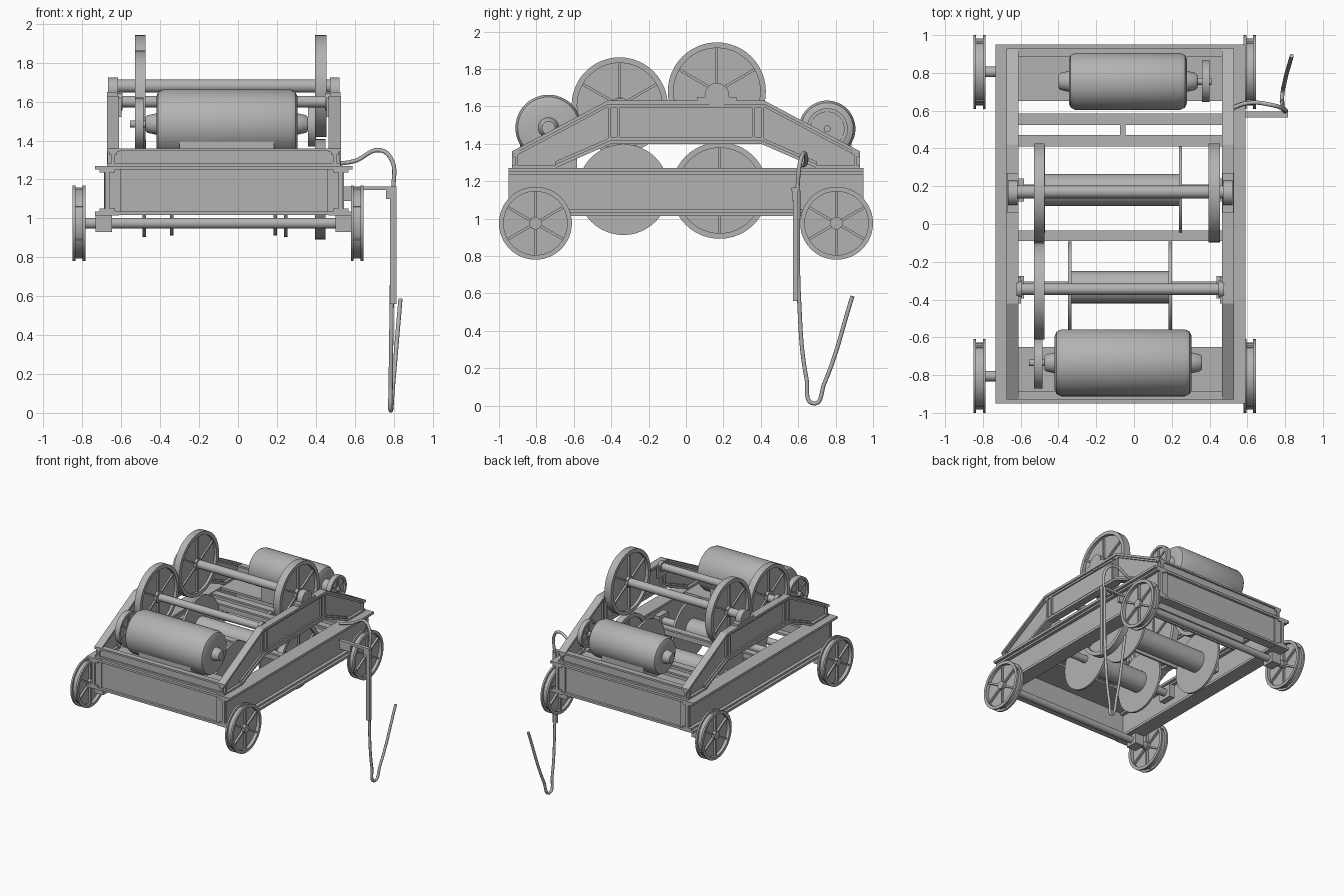
import bpy, bmesh
from math import pi, cos, sin
from mathutils import Matrix, Vector

if "Cube" in bpy.data.objects:
    bpy.data.objects.remove(bpy.data.objects["Cube"])

steel = bpy.data.materials.new("grey_steel")
steel.use_nodes = True
GREY = (0.45, 0.45, 0.45, 1)
steel.diffuse_color = GREY
steel.node_tree.nodes["Principled BSDF"].inputs["Base Color"].default_value = GREY

MID = -0.0725                       # frame centre line in x


def finish(name, bm, smooth=False):
    bmesh.ops.recalc_face_normals(bm, faces=bm.faces)
    me = bpy.data.meshes.new(name)
    bm.to_mesh(me)
    bm.free()
    ob = bpy.data.objects.new(name, me)
    bpy.context.collection.objects.link(ob)
    me.materials.append(steel)
    if smooth:
        bpy.ops.object.select_all(action="DESELECT")
        ob.select_set(True)
        bpy.context.view_layer.objects.active = ob
        bpy.ops.object.shade_smooth_by_angle(angle=0.6)
    return ob


def add_box(bm, x0, x1, y0, y1, z0, z1):
    c = Vector(((x0 + x1) / 2, (y0 + y1) / 2, (z0 + z1) / 2))
    m = Matrix.Translation(c) @ Matrix.Diagonal((x1 - x0, y1 - y0, z1 - z0, 1))
    bmesh.ops.create_cube(bm, size=1, matrix=m)


def boxes(name, *sizes):
    bm = bmesh.new()
    for s in sizes:
        add_box(bm, *s)
    return finish(name, bm)


def add_prism(bm, pts, x0, x1):
    """Extrude a (y, z) outline along x."""
    a = [bm.verts.new((x0, y, z)) for y, z in pts]
    f = bm.faces.new(a)
    r = bmesh.ops.extrude_face_region(bm, geom=[f])
    vs = [g for g in r["geom"] if isinstance(g, bmesh.types.BMVert)]
    bmesh.ops.translate(bm, verts=vs, vec=(x1 - x0, 0, 0))


def add_lathe(bm, profile, y, z, n=48):
    """Revolve a (x, radius) profile about an x-parallel axis."""
    rings = [[bm.verts.new((x, y + r * cos(2 * pi * i / n), z + r * sin(2 * pi * i / n)))
              for i in range(n)] for x, r in profile]
    for a, b in zip(rings, rings[1:]):
        for i in range(n):
            bm.faces.new((a[i], a[i - 1], b[i - 1], b[i]))
    bm.faces.new(rings[0])
    bm.faces.new(rings[-1])


def lathe(name, profile, y, z, n=48):
    bm = bmesh.new()
    add_lathe(bm, profile, y, z, n)
    return finish(name, bm, True)


def rod(name, x0, x1, r, y, z):
    return lathe(name, [(x0, r), (x1, r)], y, z, 24)


def spoked_wheel(name, x0, x1, r, y, z, rim, groove=0.0):
    """Rim with recessed web, six spokes and a hub."""
    w, e = x1 - x0, (x1 - x0) * 0.22
    mid = (x0 + x1) / 2
    p = [(mid - 0.006, r - rim), (x0, r - rim), (x0, r)]
    if groove:
        p += [(x0 + e, r), (x0 + e, r - groove), (x1 - e, r - groove), (x1 - e, r)]
    p += [(x1, r), (x1, r - rim), (mid + 0.006, r - rim)]
    bm = bmesh.new()
    add_lathe(bm, p, y, z)
    add_lathe(bm, [(x0, r * 0.17), (x1, r * 0.17)], y, z, 24)
    for i in range(3):
        part = bmesh.new()
        add_box(part, mid - w * 0.35, mid + w * 0.35, -0.007, 0.007, rim / 2 - r, r - rim / 2)
        part.transform(Matrix.Translation((0, y, z)) @ Matrix.Rotation(i * pi / 3, 4, "X"))
        tmp = bpy.data.meshes.new("spoke")
        part.to_mesh(tmp)
        part.free()
        bm.from_mesh(tmp)
        bpy.data.meshes.remove(tmp)
    return finish(name, bm, True)


def tube(name, pts, r):
    cu = bpy.data.curves.new(name, "CURVE")
    cu.dimensions = "3D"
    cu.bevel_depth, cu.bevel_resolution, cu.use_fill_caps = r, 3, True
    sp = cu.splines.new("BEZIER")
    sp.bezier_points.add(len(pts) - 1)
    for b, p in zip(sp.bezier_points, pts):
        b.co = p
        b.handle_left_type = b.handle_right_type = "AUTO"
    cu.materials.append(steel)
    ob = bpy.data.objects.new(name, cu)
    bpy.context.collection.objects.link(ob)


# Running wheels, axles and axle boxes
for end, y in (("front", -0.805), ("back", 0.805)):
    spoked_wheel(end + "_right_wheel", -0.85, -0.785, 0.195, y, 0.975, 0.025, 0.018)
    spoked_wheel(end + "_left_wheel", 0.58, 0.645, 0.195, y, 0.975, 0.025, 0.018)
    rod(end + "_axle", -0.845, 0.64, 0.028, y, 0.975)
    for side, x in (("right", -0.69), ("left", 0.542)):
        boxes(f"{end}_{side}_axle_box", (x - 0.042, x + 0.042, y - 0.05, y + 0.05, 0.93, 1.03))

# Lower frame: side I-beams and bent upper side girders
slope_top = [(-0.93, 1.36), (-0.42, 1.63), (0.42, 1.63), (0.93, 1.36)]
slope_low = [(-0.7, 1.27), (-0.4, 1.4), (0.4, 1.4), (0.7, 1.27)]
for side, s in (("right", -1), ("left", 1)):
    x = MID + s * 0.6
    boxes(side + "_lower_beam",
          (x - 0.062, x + 0.062, -0.95, 0.95, 1.25, 1.27),
          (x - 0.04, x + 0.04, -0.95, 0.95, 1.235, 1.25),
          (x - 0.012, x + 0.012, -0.95, 0.95, 1.03, 1.245),
          (x - 0.04, x + 0.04, -0.95, 0.95, 1.035, 1.05),
          (x - 0.062, x + 0.062, -0.95, 0.95, 1.015, 1.035))
    x = MID + s * 0.57
    bm = bmesh.new()
    foot = [(0.93, 1.27)]
    add_prism(bm, slope_top + foot + slope_low[::-1] + [(-0.93, 1.27)], x - 0.008, x + 0.008)
    for line, dz, half in ((slope_top, -0.02, 0.032), (slope_top, -0.035, 0.02),
                           (slope_low, 0.02, 0.032), (slope_low, 0.035, 0.02)):
        add_prism(bm, line + [(y, z + dz) for y, z in line[::-1]], x - half, x + half)
    for y0 in (-0.41, -0.36, 0.36, 0.41):
        add_box(bm, x - 0.022, x + 0.022, y0 - 0.008, y0 + 0.008, 1.41, 1.62)
    for y0 in (-0.81, 0.81):
        add_box(bm, x - 0.03, x + 0.03, y0 - 0.12, y0 + 0.12, 1.27, 1.285)
    finish(side + "_upper_girder", bm)

    # Pillow block on top of the girder for the rear shaft
    bm = bmesh.new()
    add_box(bm, x - 0.03, x + 0.03, 0.06, 0.27, 1.63, 1.65)
    add_lathe(bm, [(x - 0.025, 0.065), (x + 0.025, 0.065)], 0.165, 1.66, 32)
    finish(side + "_rear_shaft_bearing", bm, True)
    # Inner bearing plate for the front shaft
    xi = MID + s * 0.535
    bm = bmesh.new()
    add_box(bm, xi - 0.008, xi + 0.008, -0.42, -0.28, 1.52, 1.62)
    add_lathe(bm, [(xi - 0.014, 0.045), (xi + 0.014, 0.045)], -0.345, 1.6, 24)
    finish(side + "_front_shaft_bearing", bm, True)
    for end, y in (("front", -0.335), ("rear", 0.18)):
        boxes(f"{side}_{end}_drum_bearing", (xi - 0.025, xi + 0.025, y - 0.06, y + 0.06, 1.1, 1.21))

# End beams, decks and upper end channels
for end, s in (("front", -1), ("back", 1)):
    def span(a, b):
        return tuple(sorted((s * a, s * b)))
    boxes(end + "_lower_beam",
          (-0.69, 0.545, *span(0.915, 0.93), 1.02, 1.26),
          (-0.69, 0.545, *span(0.87, 0.95), 1.25, 1.268),
          (-0.69, 0.545, *span(0.87, 0.95), 1.018, 1.036),
          (-0.685, -0.605, *span(0.925, 0.94), 1.03, 1.255),
          (0.46, 0.54, *span(0.925, 0.94), 1.03, 1.255))
    boxes(end + "_upper_beam",
          (-0.67, 0.525, *span(0.9, 0.915), 1.27, 1.36),
          (-0.67, 0.525, *span(0.885, 0.93), 1.345, 1.36),
          (-0.67, 0.525, *span(0.885, 0.93), 1.27, 1.285))
    boxes(end + "_motor_deck", (-0.615, 0.47, *span(0.65, 0.92), 1.25, 1.268))

# Cross members
for i, (y0, y1) in enumerate(((-0.09, -0.035), (0.41, 0.47), (0.525, 0.585))):
    boxes(f"cross_member_{i + 1}",
          (-0.615, 0.47, y0, y1, 1.25, 1.265),
          (-0.615, 0.47, (y0 + y1) / 2 - 0.008, (y0 + y1) / 2 + 0.008, 1.2, 1.25))
boxes("cross_member_stub", (-0.075, -0.045, 0.47, 0.53, 1.22, 1.26))

# Upper shafts and large gear wheels
rod("rear_shaft", -0.665, 0.52, 0.034, 0.17, 1.68)
rod("front_shaft", -0.605, 0.465, 0.03, -0.345, 1.6)
spoked_wheel("rear_right_gear", -0.53, -0.475, 0.262, 0.165, 1.68, 0.03)
spoked_wheel("rear_left_gear", 0.395, 0.455, 0.262, 0.165, 1.68, 0.03)
spoked_wheel("front_right_gear", -0.53, -0.475, 0.257, -0.355, 1.605, 0.03)

# Lower rope drums with flanges, axles and the driven gear
for name, x0, x1, y, r in (("front", -0.35, 0.2, -0.335, 0.243), ("rear", -0.49, 0.255, 0.18, 0.25)):
    z = 1.155
    lathe(name + "_rope_drum", [(x0, r), (x0 + 0.018, r), (x0 + 0.018, 0.085),
                                (x1 - 0.018, 0.085), (x1 - 0.018, r), (x1, r)], y, z)
    rod(name + "_drum_axle", -0.61, 0.465, 0.03, y, z)
spoked_wheel("rear_drum_gear", 0.395, 0.45, 0.258, 0.18, 1.15, 0.03)


# Motors with rounded ends, hubs, shafts and pinions
def motor(name, x0, x1, r, y, z):
    c = 0.035
    lathe(name, [(x0 - 0.055, 0.035), (x0 - 0.045, 0.045), (x0, 0.055), (x0, r - c),
                 (x0 + 0.01, r - 0.012), (x0 + c, r), (x1 - c, r), (x1 - 0.01, r - 0.012),
                 (x1, r - c), (x1, 0.055), (x1 + 0.045, 0.045), (x1 + 0.055, 0.035)], y, z)
    boxes(name + "_base", (x0 + 0.12, x1 - 0.12, y - r * 0.86, y + r * 0.86, 1.265, z - r * 0.3))


motor("front_motor", -0.42, 0.305, 0.177, -0.735, 1.485)
motor("back_motor", -0.345, 0.28, 0.151, 0.755, 1.48)
rod("front_motor_shaft", -0.555, -0.46, 0.018, -0.735, 1.485)
rod("back_motor_shaft", 0.32, 0.41, 0.018, 0.755, 1.48)
spoked_wheel("front_motor_pinion", -0.53, -0.485, 0.135, -0.735, 1.485, 0.02)
spoked_wheel("back_motor_pinion", 0.36, 0.4, 0.11, 0.755, 1.48, 0.02)

# Cable arm, conduit and hanging cable
boxes("cable_arm", (0.54, 0.815, 0.565, 0.595, 1.145, 1.165), (0.54, 0.64, 0.57, 0.59, 1.09, 1.145),
      (0.76, 0.815, 0.57, 0.59, 1.1, 1.145))
boxes("cable_conduit", (0.782, 0.815, 0.572, 0.598, 0.56, 1.15))
tube("upper_cable", [(0.51, 0.61, 1.28), (0.6, 0.64, 1.295), (0.73, 0.63, 1.35),
                     (0.79, 0.61, 1.3), (0.8, 0.595, 1.15)], 0.011)
tube("hanging_cable", [(0.795, 0.6, 1.15), (0.79, 0.605, 0.56), (0.785, 0.645, 0.14), (0.785, 0.682, 0.012),
                       (0.795, 0.74, 0.12), (0.835, 0.89, 0.585)], 0.011)
